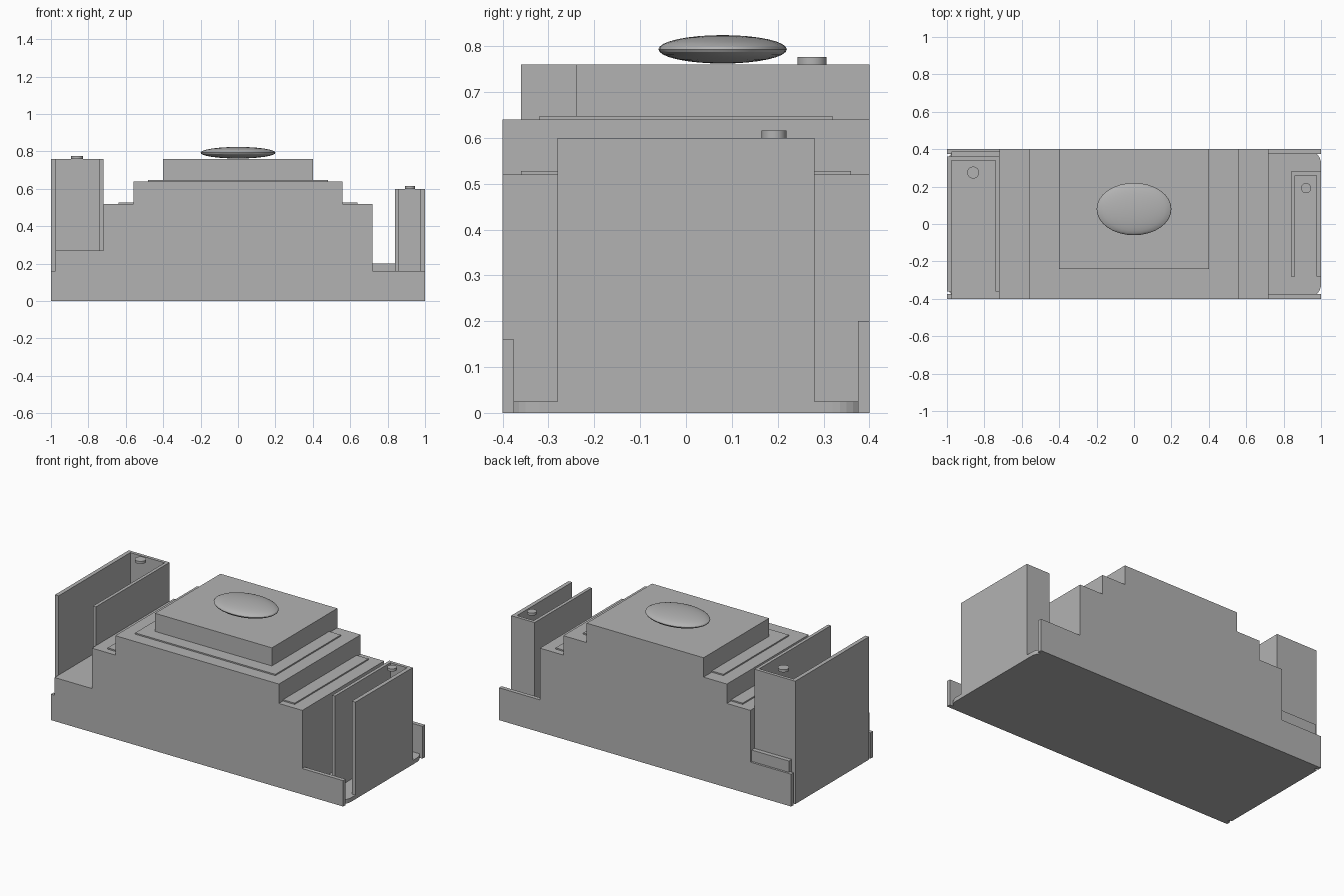
import bpy, bmesh
from mathutils import Matrix

cube = bpy.data.objects.get("Cube")
if cube:
    bpy.data.objects.remove(cube, do_unlink=True)

grey = bpy.data.materials.new("plain grey")
grey.use_nodes = True
grey.diffuse_color = (0.45, 0.45, 0.45, 1)
grey.node_tree.nodes["Principled BSDF"].inputs["Base Color"].default_value = grey.diffuse_color


def finish(name, bm):
    bmesh.ops.recalc_face_normals(bm, faces=bm.faces)
    mesh = bpy.data.meshes.new(name)
    bm.to_mesh(mesh)
    bm.free()
    mesh.materials.append(grey)
    obj = bpy.data.objects.new(name, mesh)
    bpy.context.collection.objects.link(obj)
    return obj


def box(name, x, y, z, corner=0):
    """Box from (low, high) ranges, optionally with rounded upright corners."""
    bm = bmesh.new()
    bmesh.ops.create_cube(bm, size=1)
    for v in bm.verts:
        v.co = [r[0] if c < 0 else r[1] for c, r in zip(v.co, (x, y, z))]
    if corner:
        upright = [e for e in bm.edges if abs(e.verts[0].co.z - e.verts[1].co.z) > 0.01]
        bmesh.ops.bevel(bm, geom=upright, offset=corner, segments=8,
                        profile=0.5, affect='EDGES')
    return finish(name, bm)


def prism(name, outline, axis, low, high):
    """Extrude an outline: along 'y' it is (x, z), along 'z' it is (x, y)."""
    bm = bmesh.new()
    place = (lambda a, b, c: (a, c, b)) if axis == 'y' else (lambda a, b, c: (a, b, c))
    face = bm.faces.new([bm.verts.new(place(a, b, low)) for a, b in outline])
    top = bmesh.ops.extrude_face_region(bm, geom=[face])["geom"]
    shift = Matrix.Translation(place(0, 0, high - low))
    bmesh.ops.transform(bm, matrix=shift, verts=[g for g in top if isinstance(g, bmesh.types.BMVert)])
    return finish(name, bm)


def channel(name, x0, x1, t0, t1, y, z):
    """Upright U of two side walls and a back wall, open to the front and top."""
    back = y - 0.02
    prism(name, [(x0, -y), (x0 + t0, -y), (x0 + t0, back), (x1 - t1, back),
                 (x1 - t1, -y), (x1, -y), (x1, y), (x0, y)], 'z', z[0], z[1])


def peg(name, x, y, z, radius):
    bm = bmesh.new()
    bmesh.ops.create_cone(bm, cap_ends=True, segments=32, radius1=radius, radius2=radius,
                          depth=0.016, matrix=Matrix.Translation((x, y, z + 0.008)))
    smooth(finish(name, bm))


def smooth(obj):
    bpy.ops.object.select_all(action='DESELECT')
    bpy.context.view_layer.objects.active = obj
    obj.select_set(True)
    bpy.ops.object.shade_smooth_by_angle()


# Base and stepped centre
box("base_plate", (-1, 1), (-0.4, 0.4), (0, 0.025), corner=0.08)
half = [(0.72, 0), (0.72, 0.52), (0.56, 0.52), (0.56, 0.64)]
prism("stepped_body", half + [(-x, z) for x, z in reversed(half)], 'y', -0.4, 0.4)
box("top_block", (-0.4, 0.4), (-0.24, 0.4), (0.64, 0.76))

# Thin raised trim on the steps
box("upper_trim", (-0.48, 0.48), (-0.32, 0.32), (0.64, 0.648))
for side, s in (("left", 1), ("right", -1)):
    box(side + "_step_trim", sorted((s * 0.56, s * 0.64)), (-0.36, 0.36), (0.52, 0.528))
    # Low edge walls at both ends
    xs = sorted((s * 0.72, s))
    box(side + "_front_edge_wall", xs, (-0.4, -0.375), (0, 0.16))
    box(side + "_back_edge_wall", xs, (0.375, 0.4), (0, 0.2))

# Raised floor and tall channel on the right
box("right_floor", (-0.975, -0.72), (-0.4, 0.387), (0, 0.27))
channel("right_channel", -1, -0.72, 0.025, 0.02, 0.36, (0.2, 0.76))
box("right_outer_panel", (-1, -0.975), (-0.36, 0.36), (0, 0.2))
peg("right_peg", -0.86, 0.275, 0.76, 0.032)

# Narrow channel on the left
channel("left_channel", 0.84, 1, 0.02, 0.025, 0.28, (0, 0.6))
peg("left_peg", 0.92, 0.192, 0.6, 0.027)

# Flattened dome on the top block
bm = bmesh.new()
bmesh.ops.create_uvsphere(bm, u_segments=32, v_segments=16, radius=1)
bmesh.ops.scale(bm, vec=(0.2, 0.14, 0.031), verts=bm.verts)
bmesh.ops.translate(bm, vec=(0, 0.08, 0.793), verts=bm.verts)
smooth(finish("dome", bm))
